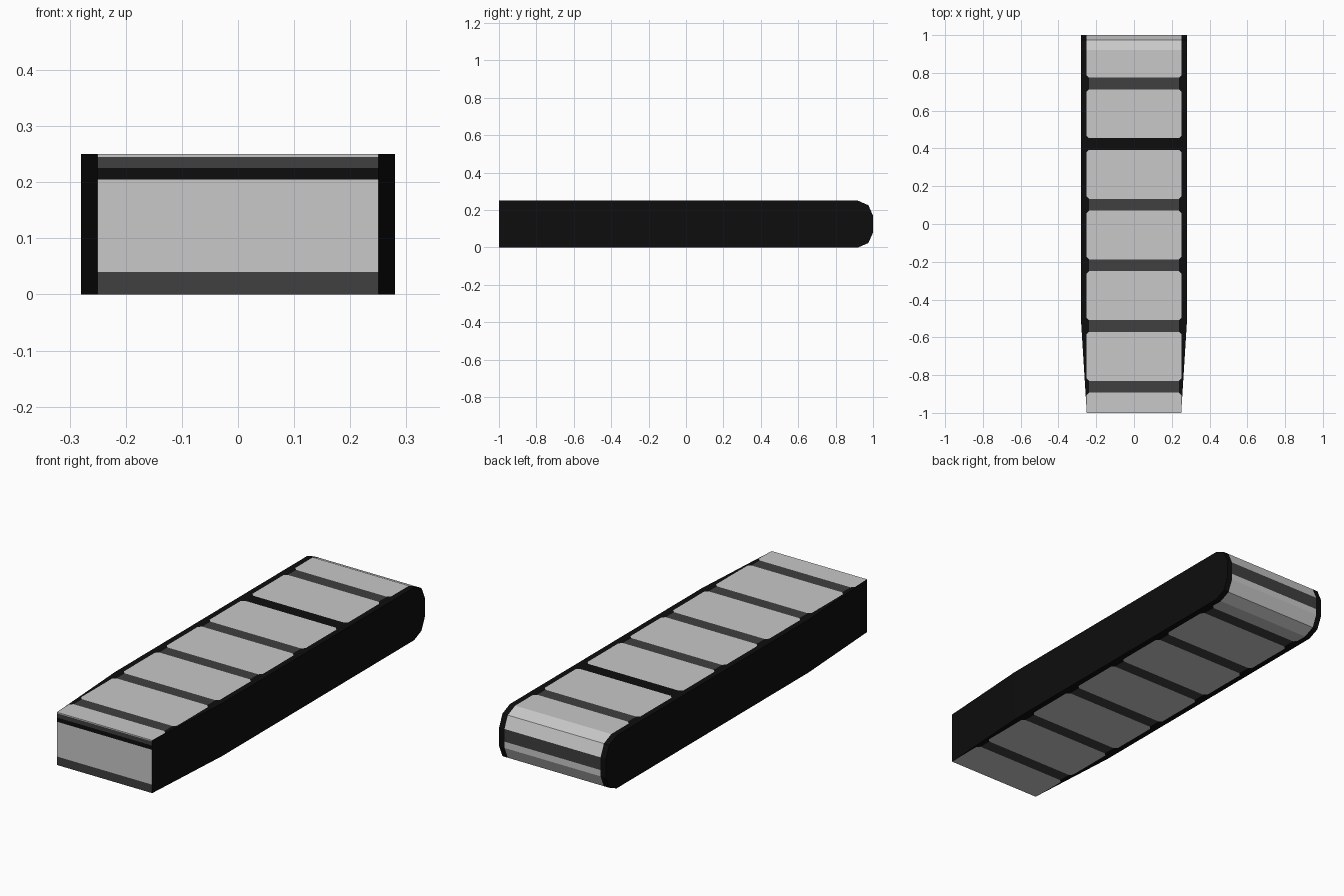
import bpy, bmesh

if "Cube" in bpy.data.objects:
    bpy.data.objects.remove(bpy.data.objects["Cube"])

def material(name, v):
    m = bpy.data.materials.new(name)
    m.diffuse_color = (v, v, v, 1)
    m.use_nodes = True
    m.node_tree.nodes["Principled BSDF"].inputs["Base Color"].default_value = m.diffuse_color
    return m

LIGHT, DARK, BLACK = 0, 1, 2
mats = [material("light grey", 0.58), material("dark grey", 0.05), material("black", 0.004)]

H, W, OUT, C, HALF = 0.25, 0.252, 0.28, 0.014, 0.031

def make_object(name, bm):
    bmesh.ops.recalc_face_normals(bm, faces=bm.faces)
    me = bpy.data.meshes.new(name)
    bm.to_mesh(me)
    bm.free()
    for m in mats:
        me.materials.append(m)
    ob = bpy.data.objects.new(name, me)
    bpy.context.collection.objects.link(ob)
    return ob

# Belt stations: y, z, outer-edge shift in y, colour of the following segment
st = [(-1, H, 0, LIGHT)]
for k in range(6):                      # top, front to back
    y = -0.861 + 0.321 * k
    st += [(y - HALF, H, -C, BLACK if k == 4 else DARK), (y + HALF, H, C, LIGHT)]
st += [(0.92, H, 0, LIGHT), (0.975, 0.226, 0, LIGHT), (1, 0.17, 0, DARK),
       (1, 0.11, 0, LIGHT), (1, 0.08, 0, LIGHT), (0.975, 0.024, 0, LIGHT), (0.92, 0, 0, LIGHT)]
for k in range(6):                      # underside, back to front
    y = 0.82 - 0.32 * k
    st += [(y + HALF, 0, C, DARK), (y - HALF, 0, -C, LIGHT)]
st += [(-1, 0, 0, DARK), (-1, 0.04, 0, LIGHT), (-1, 0.205, 0, BLACK),
       (-1, 0.225, 0, DARK), (-1, 0.245, 0, LIGHT)]

# Segmented belt, with black cut corners beside each groove
bm = bmesh.new()
rows = []
for y, z, s, c in st:
    w = 0.25 if y < -0.99 else W
    rows.append([bm.verts.new((x, y + (s if abs(x) == w else 0), z))
                 for x in (-w, C - w, w - C, w)])
for i, a in enumerate(rows):
    b = rows[(i + 1) % len(rows)]
    c, shifted = st[i][3], st[i][2] != 0
    for j in range(3):
        f = bm.faces.new((a[j], a[j + 1], b[j + 1], b[j]))
        f.material_index = BLACK if (j != 1 and c != LIGHT and shifted) else c
make_object("segmented_belt", bm)

# Side rails, tapering to nothing at the front
outline = [(-1, 0), (-0.52, 0), (0.92, 0), (0.975, 0.024), (1, 0.08), (1, 0.17),
           (0.975, 0.226), (0.92, H), (-0.52, H), (-1, H)]
bm = bmesh.new()
for side in (-1, 1):
    inner = [bm.verts.new((side * (0.25 if y == -1 else W), y, z)) for y, z in outline]
    outer = [v if y == -1 else bm.verts.new((side * OUT, y, z))
             for v, (y, z) in zip(inner, outline)]
    bm.faces.new(outer[1:9])
    bm.faces.new((outer[0], outer[1], outer[8], outer[9]))
    bm.faces.new(inner[1:9])
    bm.faces.new((inner[0], inner[1], inner[8], inner[9]))
    for i in range(9):
        loop = list(dict.fromkeys((inner[i], inner[i + 1], outer[i + 1], outer[i])))
        if len(loop) > 2:
            bm.faces.new(loop)
for f in bm.faces:
    f.material_index = BLACK
make_object("side_rails", bm)
